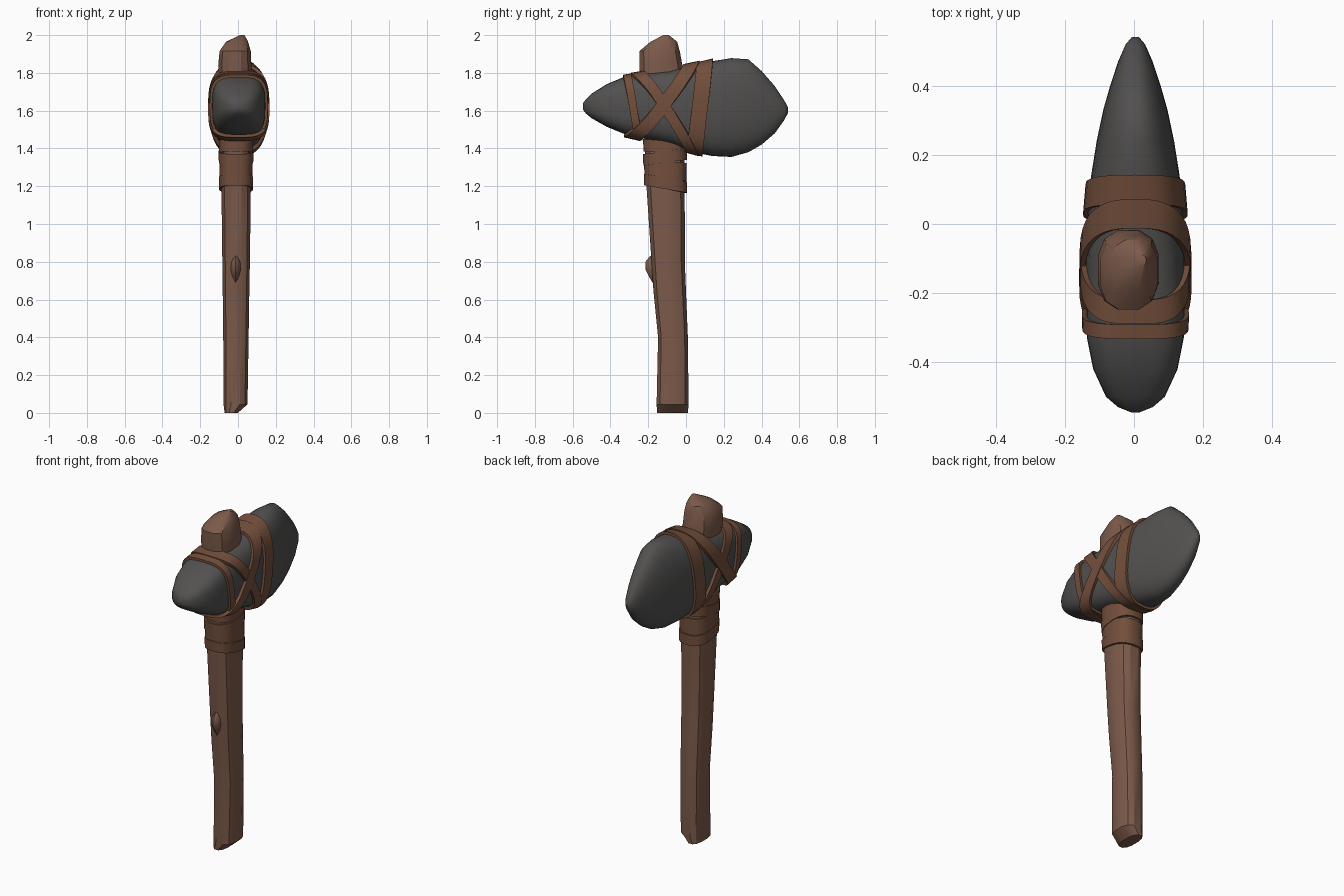
import bpy, math
from mathutils import Vector

if "Cube" in bpy.data.objects:
    bpy.data.objects.remove(bpy.data.objects["Cube"])


def mat(name, rgb):
    m = bpy.data.materials.new(name)
    m.diffuse_color = (*rgb, 1)
    m.use_nodes = True
    m.node_tree.nodes["Principled BSDF"].inputs["Base Color"].default_value = m.diffuse_color
    return m


WOOD = mat("wood brown", (0.200, 0.102, 0.068))
LEATHER = mat("leather brown", (0.172, 0.078, 0.045))
STONE = mat("stone grey", (0.085, 0.082, 0.080))


def make(name, verts, faces, material, angle=40):
    me = bpy.data.meshes.new(name)
    me.from_pydata(verts, [], faces)
    me.materials.append(material)
    ob = bpy.data.objects.new(name, me)
    bpy.context.collection.objects.link(ob)
    bpy.ops.object.select_all(action='DESELECT')
    ob.select_set(True)
    bpy.context.view_layer.objects.active = ob
    bpy.ops.object.mode_set(mode='EDIT')
    bpy.ops.mesh.select_all(action='SELECT')
    bpy.ops.mesh.normals_make_consistent(inside=False)
    bpy.ops.object.mode_set(mode='OBJECT')
    bpy.ops.object.shade_smooth_by_angle(angle=math.radians(angle))
    return ob


def loft(name, rings, material, angle=40, closed=False):
    n, k = len(rings[0]), len(rings)
    verts = [v for r in rings for v in r]
    faces = [(i * n + j, i * n + (j + 1) % n, (i + 1) % k * n + (j + 1) % n, (i + 1) % k * n + j)
             for i in range(k if closed else k - 1) for j in range(n)]
    if not closed:
        faces += [tuple(range(n)), tuple(range((k - 1) * n, k * n))]
    return make(name, verts, faces, material, angle)


def sup(t, n):
    c, s = math.cos(t), math.sin(t)
    return (math.copysign(abs(c) ** (2 / n), c), math.copysign(abs(s) ** (2 / n), s))


def lookup(table, key):
    for a, b in zip(table, table[1:]):
        if key <= b[0]:
            f = max(0, (key - a[0]) / (b[0] - a[0]))
            return [p + (q - p) * f for p, q in zip(a, b)]
    return table[-1]


# Handle sections: z, x min, x max, y min, y max
HANDLE = [(0, -.072, .0, -.155, .012), (.045, -.078, .052, -.158, .016), (.4, -.08, .058, -.150, .012),
          (.65, -.083, .062, -.175, .002), (.8, -.085, .065, -.185, -.004), (1.2, -.09, .07, -.212, -.004),
          (1.45, -.095, .073, -.222, -.004), (1.75, -.1, .075, -.245, -.012), (1.84, -.107, .073, -.25, -.016),
          (1.915, -.1, .07, -.25, -.03), (1.965, -.065, .055, -.19, -.045), (2.0, .01, .035, -.12, -.09)]


def handle_ring(z, grow=0.0, tilt=0.0, count=12):
    _, x0, x1, y0, y1 = lookup(HANDLE, z)
    out = []
    for j in range(count):
        c, s = sup(2 * math.pi * (j + .5) / count, 2.6)
        out.append(((x0 + x1) / 2 + c * ((x1 - x0) / 2 + grow),
                    (y0 + y1) / 2 + s * ((y1 - y0) / 2 + grow), z + tilt * s))
    return out


loft("handle", [handle_ring(r[0]) for r in HANDLE], WOOD, 32)

# Knot on the front of the handle
knot = []
for z, w, y in [(.69, .006, -.178), (.725, .022, -.198), (.76, .027, -.215), (.80, .024, -.215), (.83, .012, -.19)]:
    knot.append([(-.012 + w * math.cos(a), max(y, -.22) + .035 - .035 * math.sin(a), z)
                 for a in [2 * math.pi * j / 8 for j in range(8)]])
loft("handle_knot", knot, WOOD, 50)

# Stone head sections: y, half width, z bottom, z top, squareness
HEAD = [(-.545, .012, 1.605, 1.64, 2.2), (-.53, .05, 1.585, 1.66, 2.5), (-.5, .085, 1.56, 1.69, 2.8),
        (-.42, .122, 1.515, 1.74, 3.2), (-.33, .14, 1.478, 1.778, 3.3), (-.2, .144, 1.448, 1.80, 3.2),
        (-.08, .143, 1.42, 1.815, 3.0), (.04, .137, 1.38, 1.838, 2.8), (.14, .128, 1.36, 1.862, 2.5),
        (.24, .112, 1.355, 1.878, 2.3), (.33, .093, 1.38, 1.872, 2.2), (.40, .073, 1.42, 1.81, 2.2),
        (.47, .05, 1.48, 1.73, 2.2), (.52, .028, 1.55, 1.655, 2.2), (.541, .01, 1.59, 1.615, 2)]


def head_point(y, t, grow=0.0):
    _, hx, zb, zt, n = lookup(HEAD, y)
    c, s = sup(t, n)
    return (.004 + c * (hx + grow), y, (zb + zt) / 2 + s * ((zt - zb) / 2 + grow))


loft("stone_head", [[head_point(r[0], 2 * math.pi * j / 28) for j in range(28)] for r in HEAD], STONE, 50)


# Leather straps: tilted loops that hug the stone
def strap(name, y_top, y_bottom, width, lift):
    rings = []
    for j in range(40):
        t = 2 * math.pi * j / 40
        s = sup(t, 2.9)[1]
        y = (y_top + y_bottom) / 2 + (y_top - y_bottom) / 2 * s
        a, b = y - width / 2, y + width / 2
        rings.append([head_point(a, t, lift - .016), head_point(b, t, lift - .016),
                      head_point(b, t, lift), head_point(a, t, lift)])
    loft(name, rings, LEATHER, 40, True)


strap("strap_back", .1, .045, .085, .014)
strap("strap_rising", .03, -.285, .085, .019)
strap("strap_falling", -.255, .035, .07, .016)
strap("strap_front", -.312, -.25, .042, .013)


# Binding wound round the handle under the head
def binding(name, z0, z1, grow, tilt):
    rings = [handle_ring(z, g, tilt, 20) for z, g in
             [(z0, -.004), (z0, grow), (z1, grow), (z1, -.004)]]
    loft(name, rings, LEATHER, 40, True)


binding("binding_lower", 1.185, 1.245, .011, -.02)
binding("binding_middle", 1.24, 1.335, .007, -.012)
binding("binding_upper", 1.325, 1.385, .010, .015)
binding("binding_top", 1.375, 1.44, .007, -.01)
